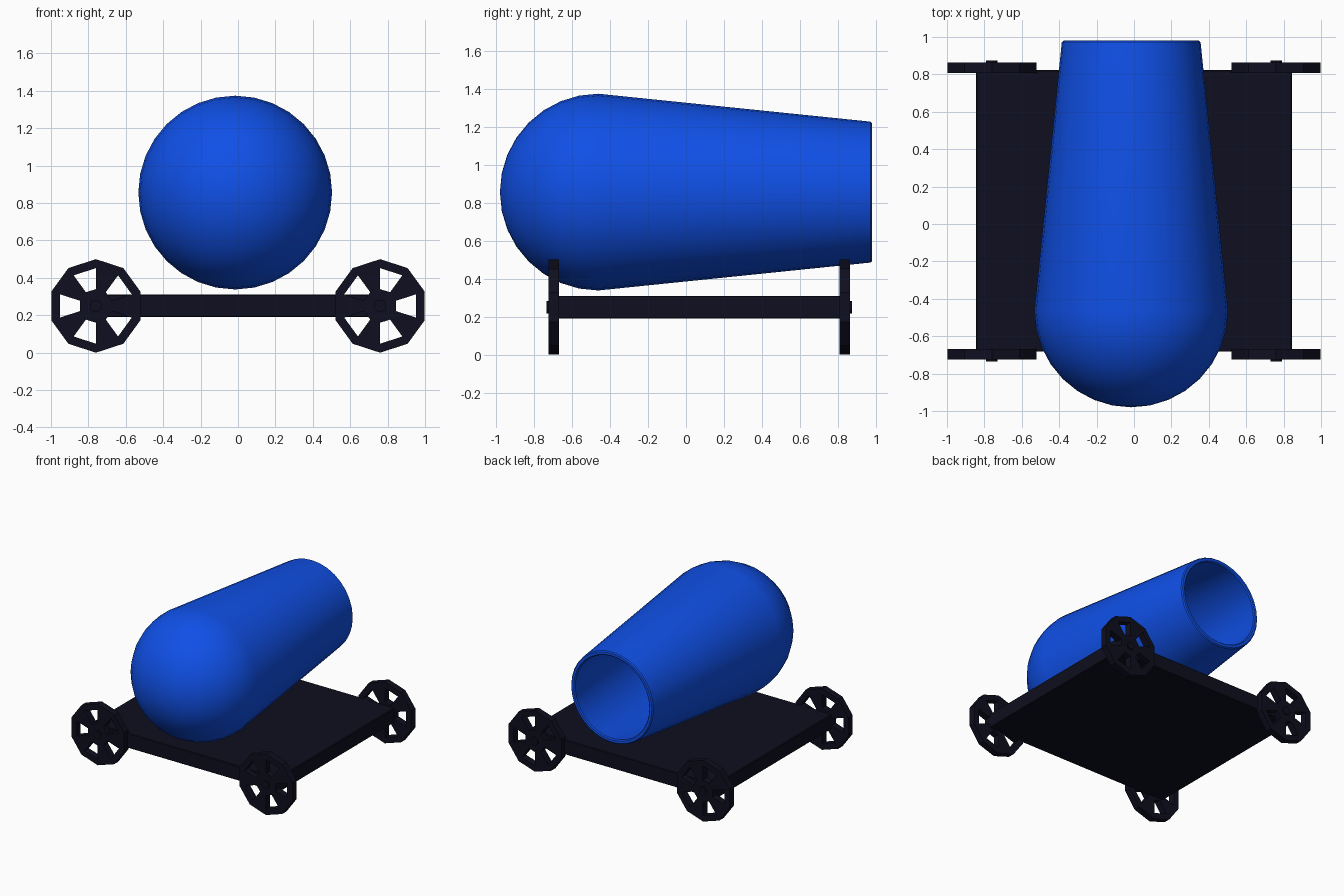
import bpy, bmesh, math
from mathutils import Matrix

if "Cube" in bpy.data.objects:
    bpy.data.objects.remove(bpy.data.objects["Cube"])


def material(name, rgb):
    m = bpy.data.materials.new(name)
    m.diffuse_color = (*rgb, 1)
    m.use_nodes = True
    m.node_tree.nodes["Principled BSDF"].inputs["Base Color"].default_value = m.diffuse_color
    return m


blue = material("bright blue", (0.005, 0.08, 0.80))
dark = material("dark navy", (0.0045, 0.0045, 0.014))


def finish(bm, name, mat, smooth=False):
    bmesh.ops.remove_doubles(bm, verts=bm.verts, dist=1e-5)
    bmesh.ops.recalc_face_normals(bm, faces=bm.faces)
    me = bpy.data.meshes.new(name)
    bm.to_mesh(me)
    bm.free()
    me.materials.append(mat)
    ob = bpy.data.objects.new(name, me)
    bpy.context.collection.objects.link(ob)
    if smooth:
        bpy.ops.object.select_all(action='DESELECT')
        ob.select_set(True)
        bpy.context.view_layer.objects.active = ob
        bpy.ops.object.shade_smooth_by_angle(angle=math.radians(35))
    return ob


# Barrel: round breech, tapered tube and hollow bore, lathed about the y axis
R, YC, MUZZLE, WALL = 0.518, -0.462, 0.98, 0.036


def dome(r):
    return [(r * math.sin(i * math.pi / 16), YC - r * math.cos(i * math.pi / 16))
            for i in range(9)]


profile = dome(R) + [(0.371, MUZZLE - 0.008), (0.363, MUZZLE), (0.343, MUZZLE),
                     (0.335, MUZZLE - 0.008)] + dome(R - WALL)[::-1]
bm = bmesh.new()
verts = [bm.verts.new((r, y, 0)) for r, y in profile]
edges = [bm.edges.new(p) for p in zip(verts, verts[1:])]
bmesh.ops.spin(bm, geom=verts + edges, cent=(0, 0, 0), axis=(0, 1, 0),
               angle=2 * math.pi, steps=32)
bmesh.ops.remove_doubles(bm, verts=bm.verts, dist=1e-5)
barrel = finish(bm, "barrel", blue, True)
barrel.location = (-0.015, 0, 0.856)

# Deck
bm = bmesh.new()
bmesh.ops.create_cube(bm, size=1, matrix=Matrix.Translation((0, 0.07, 0.25))
                      @ Matrix.Diagonal((1.69, 1.506, 0.12, 1)))
bmesh.ops.bevel(bm, geom=bm.edges[:], offset=0.005, segments=1, affect='EDGES')
finish(bm, "deck", dark)


# Wheel: ten-sided rim, five wedge spokes between open sectors, small hub cap
def wheel(name, side, y):
    bm = bmesh.new()
    radii = (0.09, 0.202, 0.25)
    rings = []
    for r in radii:
        rings.append([bm.verts.new((side * r * math.cos(math.radians(36 * k + 18)), -0.0275,
                                    r * math.sin(math.radians(36 * k + 18))))
                      for k in range(10)])
    bm.faces.new(rings[0])
    for k in range(10):
        n = (k + 1) % 10
        bm.faces.new((rings[1][k], rings[1][n], rings[2][n], rings[2][k]))
        if k % 2 == 0:  # sector centred 36 degrees from the outward opening
            bm.faces.new((rings[0][k], rings[0][n], rings[1][n], rings[1][k]))
    ext = bmesh.ops.extrude_face_region(bm, geom=bm.faces[:], use_keep_orig=True)
    moved = [v for v in ext["geom"] if isinstance(v, bmesh.types.BMVert)]
    bmesh.ops.translate(bm, verts=moved, vec=(0, 0.055, 0))
    bmesh.ops.create_cone(bm, cap_ends=True, segments=10, radius1=0.033, radius2=0.033,
                          depth=0.075, matrix=Matrix.Rotation(math.pi / 2, 4, 'X'))
    finish(bm, name, dark).location = (side * 0.76, y, 0.25)


for y, end in ((-0.697, "front"), (0.836, "back")):
    for side, label in ((-1, "left"), (1, "right")):
        wheel(f"{end}_{label}_wheel", side, y)
